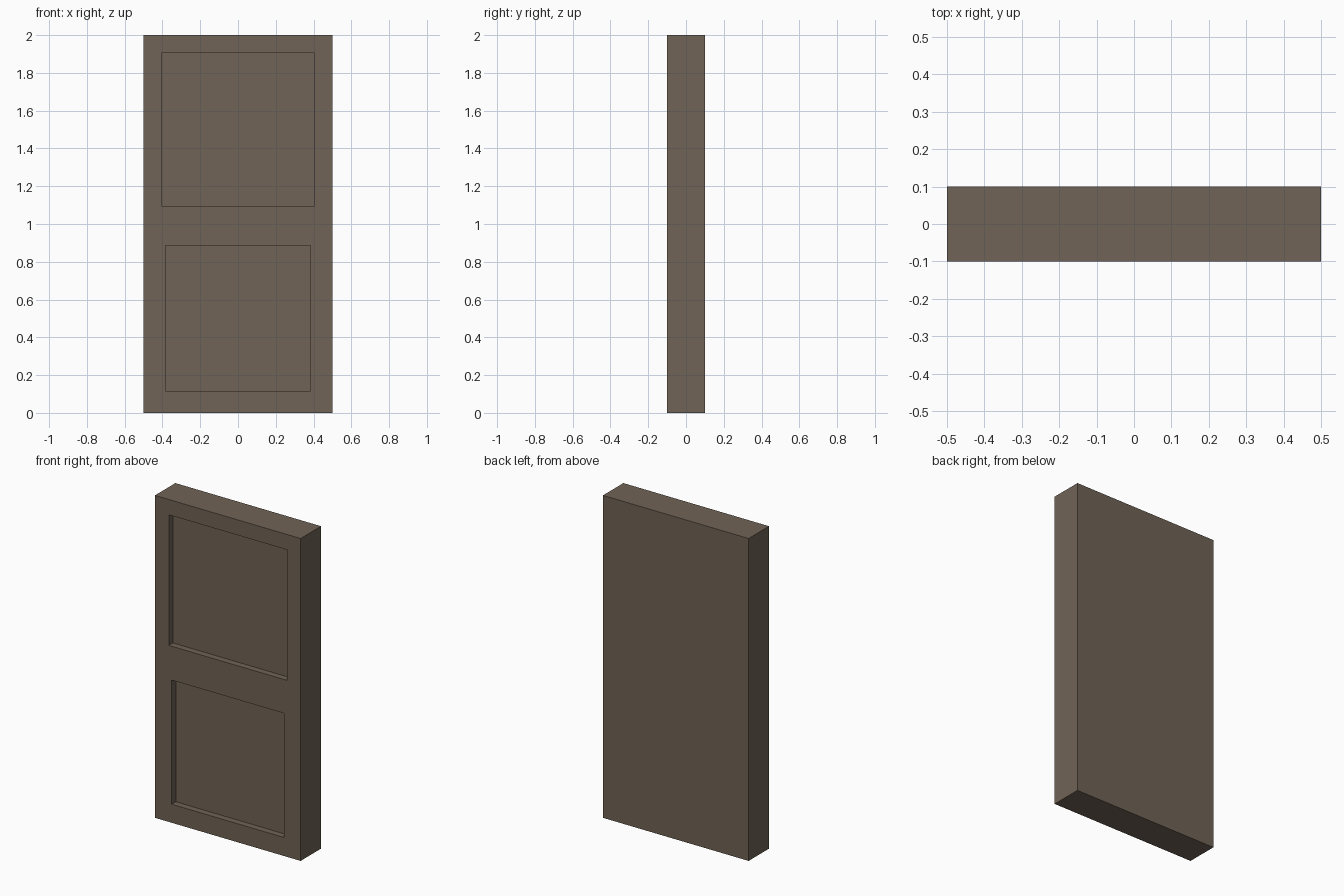
import bpy

cube = bpy.data.objects.get("Cube")
if cube:
    bpy.data.objects.remove(cube, do_unlink=True)

# Single brown wood colour
wood = bpy.data.materials.new("brown_wood")
wood.use_nodes = True
colour = (0.16, 0.125, 0.092, 1)
wood.diffuse_color = colour
wood.node_tree.nodes["Principled BSDF"].inputs["Base Color"].default_value = colour


def box(name, size, centre):
    bpy.ops.mesh.primitive_cube_add(size=1, location=centre)
    obj = bpy.context.object
    obj.name = name
    obj.scale = size
    bpy.ops.object.transform_apply(location=False, rotation=False, scale=True)
    obj.data.materials.append(wood)
    return obj


# Door slab
WIDTH, DEPTH, HEIGHT = 1.0, 0.2, 2.0
RECESS = 0.04
door = box("door_slab", (WIDTH, DEPTH, HEIGHT), (0, 0, HEIGHT / 2))

# Square recessed panels cut into the front
for name, side, z in (("upper_panel", 0.81, 1.5), ("lower_panel", 0.77, 0.5)):
    cutter = box(name + "_cutter", (side, RECESS * 2, side), (0, -DEPTH / 2, z))
    cutter.hide_render = True
    cut = door.modifiers.new(name, 'BOOLEAN')
    cut.operation = 'DIFFERENCE'
    cut.solver = 'EXACT'
    cut.object = cutter
    bpy.context.view_layer.objects.active = door
    bpy.ops.object.modifier_apply(modifier=cut.name)
    bpy.data.objects.remove(cutter, do_unlink=True)
